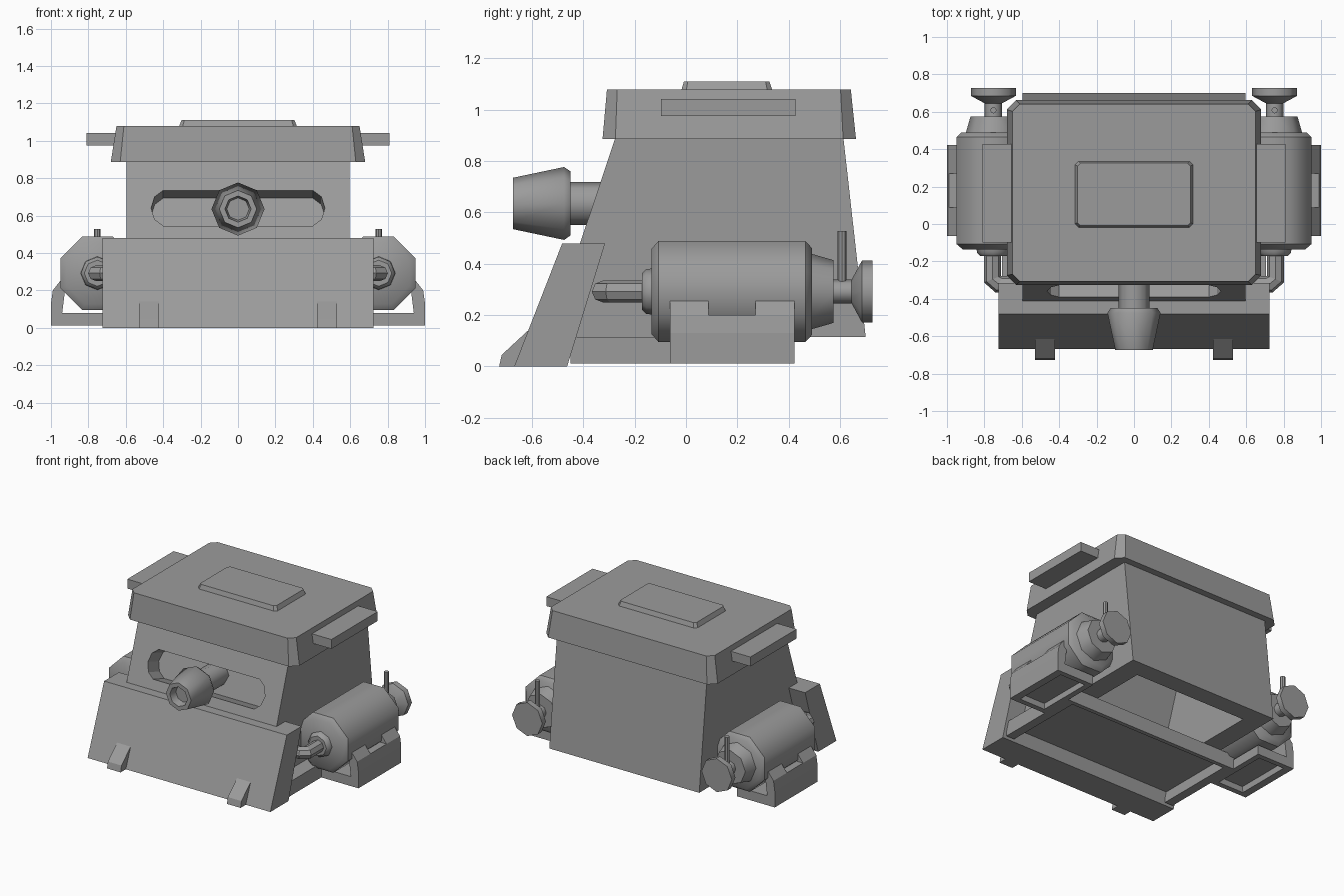
import bpy, bmesh, math
from mathutils import Vector

if "Cube" in bpy.data.objects:
    bpy.data.objects.remove(bpy.data.objects["Cube"])

grey = bpy.data.materials.new("plain grey")
grey.diffuse_color = (0.33, 0.33, 0.33, 1)
grey.use_nodes = True
grey.node_tree.nodes["Principled BSDF"].inputs["Base Color"].default_value = grey.diffuse_color


def make(name, bm):
    bmesh.ops.recalc_face_normals(bm, faces=bm.faces)
    me = bpy.data.meshes.new(name)
    bm.to_mesh(me)
    bm.free()
    me.materials.append(grey)
    ob = bpy.data.objects.new(name, me)
    bpy.context.collection.objects.link(ob)
    return ob


def loft(name, rings):
    """Join equal-length rings of points into a solid."""
    bm = bmesh.new()
    vs = [[bm.verts.new(p) for p in r] for r in rings]
    n = len(vs[0])
    for a, b in zip(vs, vs[1:]):
        for i in range(n):
            bm.faces.new((a[i], a[(i + 1) % n], b[(i + 1) % n], b[i]))
    bm.faces.new(vs[0])
    bm.faces.new(vs[-1])
    return make(name, bm)


def box(name, x0, x1, y0, y1, z0, z1):
    x0, x1 = sorted((x0, x1))
    return loft(name, [[(x0, y0, z), (x1, y0, z), (x1, y1, z), (x0, y1, z)] for z in (z0, z1)])


def extrude_x(name, profile, x0, x1):
    return loft(name, [[(x, y, z) for y, z in profile] for x in (x0, x1)])


def extrude_y(name, profile, y0, y1):
    return loft(name, [[(x, y, z) for x, z in profile] for y in (y0, y1)])


def lathe_y(name, cx, cz, profile, phase=0.0):
    """Eight-sided turned part along y; profile holds (y, radius)."""
    rings = []
    for y, r in profile:
        rings.append([(cx + r * math.cos(phase + k * math.tau / 8), y,
                       cz + r * math.sin(phase + k * math.tau / 8)) for k in range(8)])
    ob = loft(name, rings)
    bpy.ops.object.select_all(action='DESELECT')
    ob.select_set(True)
    bpy.context.view_layer.objects.active = ob
    bpy.ops.object.shade_smooth_by_angle(angle=math.radians(46))
    return ob


def chamfered(x, y0, y1, c, z):
    """Rectangle ring with cut corners."""
    return [(-x + c, y0, z), (x - c, y0, z), (x, y0 + c, z), (x, y1 - c, z),
            (x - c, y1, z), (-x + c, y1, z), (-x, y1 - c, z), (-x, y0 + c, z)]


def cut(ob, cutter):
    m = ob.modifiers.new("cut", 'BOOLEAN')
    m.object, m.operation, m.solver = cutter, 'DIFFERENCE', 'EXACT'
    bpy.context.view_layer.objects.active = ob
    bpy.ops.object.modifier_apply(modifier=m.name)
    bpy.data.objects.remove(cutter)


# Tapered body, open from below
body = extrude_x("body", [(-.535, .115), (.70, .115), (.612, .9), (-.272, .9)], -.595, .595)
cut(body, extrude_x("cavity", [(-.285, .1), (.57, .1), (.49, .8), (-.05, .8)], -.45, .45))

# Slanted slot in the front wall
up, out = Vector((0, .318, .948)), Vector((0, -.948, .318))
mid = Vector((0, -.358, .64))
w, h, c = .465, .1, .065
outline = [(-w + c, -h), (w - c, -h), (w - .02, -h + c * .55), (w, 0), (w - .02, h - c * .55),
           (w - c, h), (-w + c, h), (-w + .02, h - c * .55), (-w, 0), (-w + .02, -h + c * .55)]
cut(body, loft("slot", [[mid + Vector((x, 0, 0)) + up * v + out * d for x, v in outline]
                        for d in (.05, -.13)]))

# Lid with raised panel
loft("lid", [chamfered(.68, -.325, .662, .05, .887), chamfered(.65, -.308, .642, .04, 1.078)])
loft("lid_panel", [chamfered(.318, -.02, .338, .02, 1.07), chamfered(.302, -.008, .325, .015, 1.11)])

# Slanted front plate
extrude_x("front_plate", [(-.669, 0), (-.463, 0), (-.315, .48), (-.482, .48)], -.725, .725)

# Base tray, recessed underneath
tray = box("base_tray", -.705, .705, -.45, .17, .012, .115)
cut(tray, box("tray_recess", -.64, .64, -.5, .14, -.1, .085))

# Front nozzle with hollow mouth
lathe_y("front_pipe", 0, .635, [(-.46, .083), (-.22, .083)])
lathe_y("front_nozzle", 0, .635, [(-.62, .06), (-.674, .07), (-.674, .10), (-.475, .142),
                                  (-.45, .125), (-.45, .08)])

R8 = 1 / math.cos(math.pi / 8)
for s, side in ((1, "right"), (-1, "left")):
    cx, cz = s * .752, .292

    # Side handle and front foot
    box(side + "_handle", s * .62, s * .81, -.098, .427, .975, 1.042)
    extrude_x(side + "_foot", [(-.728, 0), (-.718, .045), (-.61, .145), (-.58, .145), (-.6, 0)],
              s * .422, s * .53)

    # Eight-sided tank with bevelled ends
    tank = [(-.135, .165), (-.108, .196), (.465, .196), (.49, .17)]
    lathe_y(side + "_tank", cx, cz, [(y, r * R8) for y, r in tank], math.pi / 8)
    lathe_y(side + "_front_collar", cx, cz, [(-.13, .09), (-.155, .087), (-.172, .07)])
    lathe_y(side + "_back_collar", cx, cz, [(.485, .148), (.575, .122), (.575, .06)])

    # Valve stem, knob and pin
    lathe_y(side + "_stem", cx, cz, [(.57, .046), (.655, .046)])
    lathe_y(side + "_knob", cx, cz, [(.645, .046), (.685, .12), (.726, .12)])
    loft(side + "_pin", [[(cx + .017 * math.cos(k * math.tau / 8), .608 + .017 * math.sin(k * math.tau / 8), z)
                          for k in range(8)] for z in (.30, .527)])

    # Elbow pipe turning in to the body
    ring = [(.045 * math.cos(k * math.tau / 8), .043 * math.sin(k * math.tau / 8)) for k in range(8)]
    loft(side + "_elbow", [
        [(cx + s * (.004 + a), -.15, cz + b) for a, b in ring],
        [(cx + s * (.004 + a), -.295 - .4 * a, cz + b) for a, b in ring],
        [(cx - s * .03 + s * .4 * a, -.322 - a, cz + b) for a, b in ring],
        [(s * .56, -.322 - a, cz + b) for a, b in ring]])

    # Bracket holding the tank, lower across its middle
    outer = [(.945, .012), (1, .012), (1, .13), (.99, .2)]
    inner = [(.925, .2), (.94, .08)]
    tall = outer + [(.945, .258), (.90, .258)] + inner
    low = outer + inner
    for part, prof, y0, y1 in (("front", tall, -.063, .087), ("middle", low, .087, .27),
                               ("back", tall, .27, .422)):
        extrude_y(side + "_bracket_" + part, [(s * x, z) for x, z in prof], y0, y1)

    # Bracket floor, recessed underneath
    floor = box(side + "_bracket_floor", s * .70, s * .945, -.063, .422, .012, .08)
    cut(floor, box("floor_recess", s * .74, s * .96, -.025, .385, -.1, .055))
